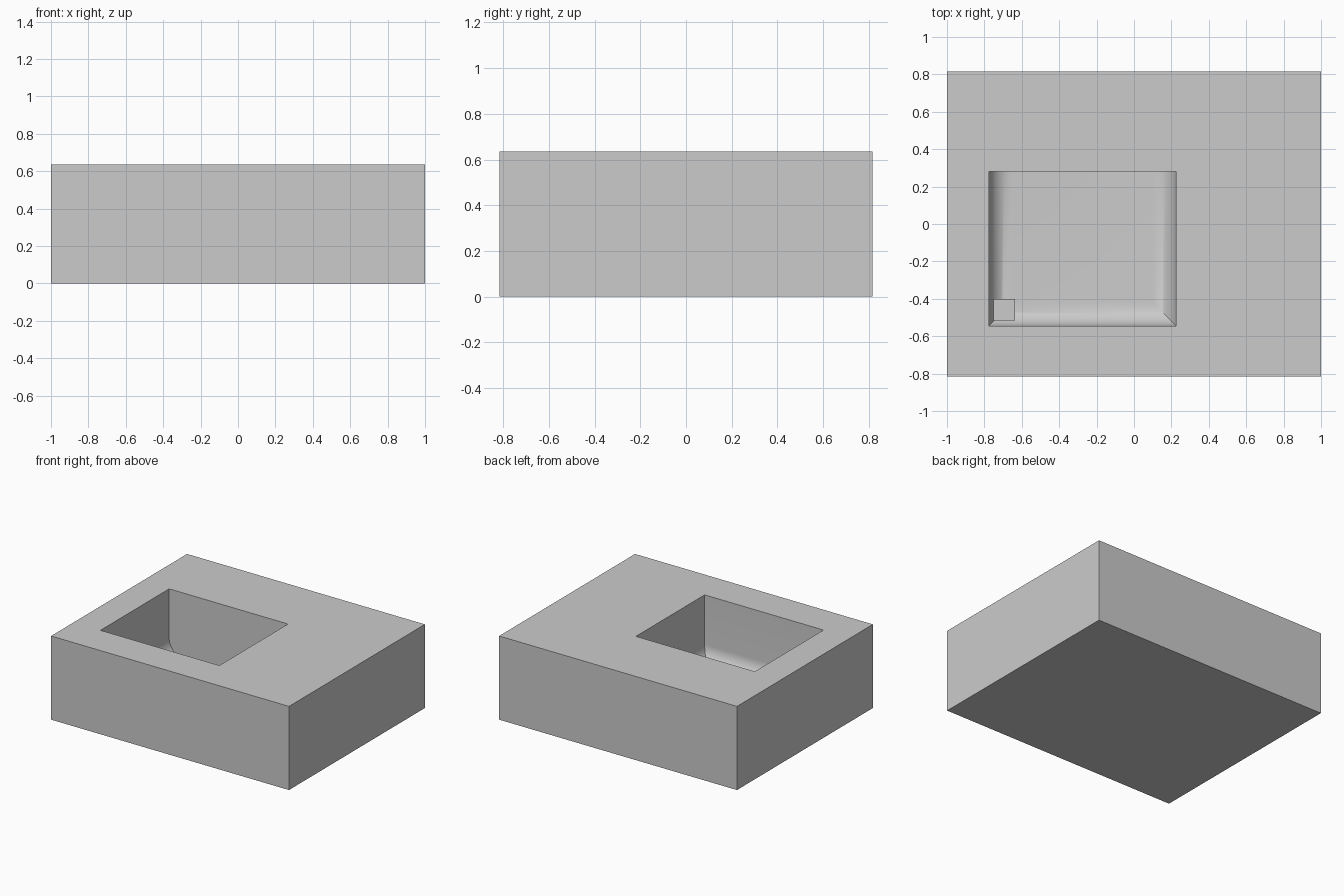
import bpy, bmesh, math
from mathutils import Matrix, Vector

cube = bpy.data.objects.get("Cube")
if cube:
    bpy.data.objects.remove(cube, do_unlink=True)

TOP, FLOOR, RADIUS = 0.636, 0.136, 0.125

grey = bpy.data.materials.new("plain grey")
grey.use_nodes = True
colour = (0.6, 0.6, 0.6, 1)
grey.diffuse_color = colour
grey.node_tree.nodes["Principled BSDF"].inputs["Base Color"].default_value = colour


def box(name, low, high, rounded=None):
    """Box between two corners; edges picked by rounded(edge) get a round bevel."""
    low, high = Vector(low), Vector(high)
    bm = bmesh.new()
    bmesh.ops.create_cube(bm, size=1, matrix=Matrix.Translation((low + high) / 2)
                          @ Matrix.Diagonal((*(high - low), 1)))
    if rounded:
        bmesh.ops.bevel(bm, geom=[e for e in bm.edges if rounded(e)], offset=RADIUS,
                        offset_type='OFFSET', segments=12, profile=0.5, affect='EDGES')
    mesh = bpy.data.meshes.new(name)
    bm.to_mesh(mesh)
    bm.free()
    mesh.materials.append(grey)
    obj = bpy.data.objects.new(name, mesh)
    bpy.context.collection.objects.link(obj)
    return obj


# Floor edges of the pocket are rounded on every side but the back
back = 0.28
def floor_edge(e):
    return (all(v.co.z < TOP / 2 for v in e.verts)
            and not all(v.co.y > back - 0.01 for v in e.verts))

block = box("block", (-1, -0.816, 0), (1, 0.816, TOP))
cutter = box("pocket_cutter", (-0.775, -0.545, FLOOR), (0.225, back, TOP + 0.3), floor_edge)
cutter.hide_render = True

# Cut the pocket
cut = block.modifiers.new("pocket", 'BOOLEAN')
cut.operation = 'DIFFERENCE'
cut.solver = 'EXACT'
cut.object = cutter
bpy.ops.object.select_all(action='DESELECT')
bpy.context.view_layer.objects.active = block
block.select_set(True)
bpy.ops.object.modifier_apply(modifier=cut.name)
bpy.data.objects.remove(cutter, do_unlink=True)
bpy.ops.object.shade_smooth_by_angle(angle=math.radians(30))

# Small square post in the pocket's front corner
box("corner_post", (-0.75, -0.515, FLOOR - 0.02), (-0.635, -0.4, FLOOR + 0.115))
